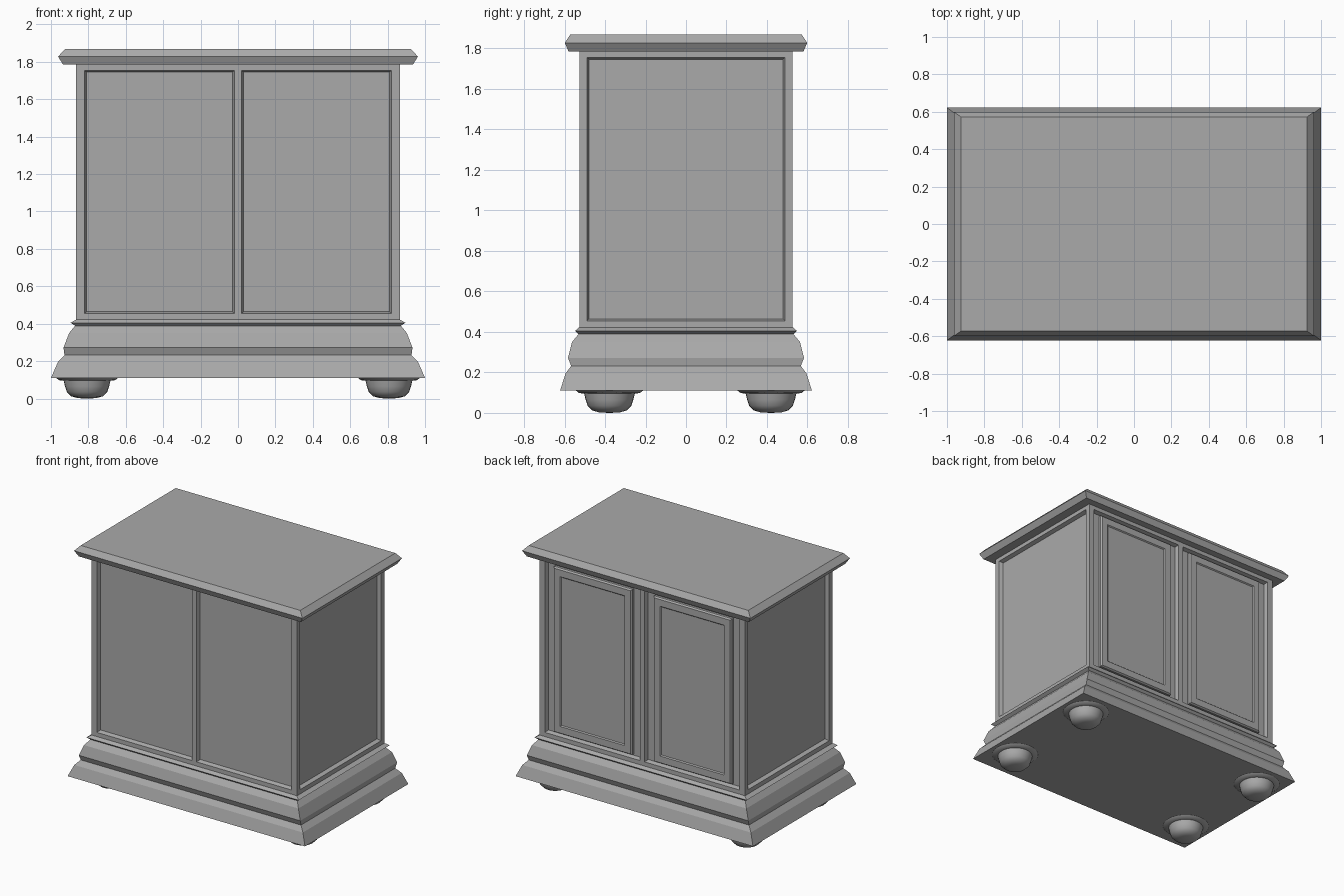
import bpy
import bmesh
from math import pi
from mathutils import Vector

default = bpy.data.objects.get("Cube")
if default:
    bpy.data.objects.remove(default)

grey = bpy.data.materials.new("plain_grey")
grey.use_nodes = True
grey.diffuse_color = (0.4, 0.4, 0.4, 1)
grey.node_tree.nodes["Principled BSDF"].inputs["Base Color"].default_value = (0.4, 0.4, 0.4, 1)


def finish(bm, name):
    bmesh.ops.recalc_face_normals(bm, faces=bm.faces)
    mesh = bpy.data.meshes.new(name)
    bm.to_mesh(mesh)
    bm.free()
    mesh.materials.append(grey)
    obj = bpy.data.objects.new(name, mesh)
    bpy.context.collection.objects.link(obj)
    return obj


def box_mesh(low, high):
    bm = bmesh.new()
    bmesh.ops.create_cube(bm, size=1)
    low, high = Vector(low), Vector(high)
    for v in bm.verts:
        v.co = (low + high) / 2 + v.co * (high - low)
    return bm


def moulding(name, profile):
    """Stack rectangles given as (z, half width, half depth)."""
    bm = bmesh.new()
    rings = [[bm.verts.new((sx * hx, sy * hy, z))
              for sx, sy in ((-1, -1), (1, -1), (1, 1), (-1, 1))]
             for z, hx, hy in profile]
    for a, b in zip(rings, rings[1:]):
        for i in range(4):
            j = (i + 1) % 4
            bm.faces.new((a[i], a[j], b[j], b[i]))
    bm.faces.new(rings[0])
    bm.faces.new(rings[-1])
    return finish(bm, name)


# Stepped plinth and bevelled top
moulding("plinth", [(0.11, 1.0, 0.622), (0.195, 0.963, 0.595), (0.232, 0.928, 0.567),
                    (0.272, 0.933, 0.583), (0.35, 0.903, 0.563), (0.39, 0.87, 0.53)])
moulding("waist_trim", [(0.385, 0.865, 0.527), (0.405, 0.895, 0.548), (0.425, 0.86, 0.525)])
moulding("top_slab", [(1.785, 0.935, 0.58), (1.828, 0.962, 0.599), (1.868, 0.925, 0.572)])

# Cabinet body with sunken panels: two at front and back, one on each side
HX, HY, DEPTH = 0.865, 0.527, 0.03
PANEL_LOW, PANEL_HIGH = 0.455, 1.755
bm = box_mesh((-HX, -HY, 0.4), (HX, HY, 1.8))
cuts = [("X", s * x) for s in (-1, 1) for x in (0.02, 0.82)]
cuts += [("Y", s * 0.488) for s in (-1, 1)] + [("Z", PANEL_LOW), ("Z", PANEL_HIGH)]
for axis, pos in cuts:
    direction = Vector([axis == a for a in "XYZ"])
    bmesh.ops.bisect_plane(bm, geom=bm.verts[:] + bm.edges[:] + bm.faces[:],
                           plane_co=direction * pos, plane_no=direction)
bm.normal_update()
panels = []
for face in bm.faces:
    c, n = face.calc_center_median(), face.normal
    if not PANEL_LOW < c.z < PANEL_HIGH:
        continue
    if abs(n.y) > 0.9 and 0.02 < abs(c.x) < 0.82:
        panels.append(face)
    elif abs(n.x) > 0.9 and abs(c.y) < 0.488:
        panels.append(face)
bmesh.ops.inset_individual(bm, faces=panels, thickness=0.014, depth=-DEPTH)
bmesh.ops.dissolve_limit(bm, angle_limit=0.01, verts=bm.verts[:], edges=bm.edges[:])
finish(bm, "cabinet_body")

# Raised doors with an inset centre on the back
for side, name in ((1, "left"), (-1, "right")):
    x = side * 0.42
    bm = box_mesh((x - 0.33, 0.48, 0.475), (x + 0.33, 0.515, 1.735))
    bm.normal_update()
    face = max(bm.faces, key=lambda f: f.normal.y)
    for thickness, depth in ((0.012, 0.012), (0.072, 0), (0.01, -0.008)):
        bmesh.ops.inset_individual(bm, faces=[face], thickness=thickness, depth=depth)
    finish(bm, name + "_back_door")

# Round bun feet with a collar
FOOT = [(0, 0), (0.05, 0.002), (0.085, 0.012), (0.108, 0.035), (0.118, 0.065),
        (0.125, 0.095), (0.15, 0.098), (0.168, 0.112), (0, 0.112)]
for end, y in (("front", -0.378), ("back", 0.42)):
    for side, x in (("left", 0.807), ("right", -0.807)):
        bm = bmesh.new()
        verts = [bm.verts.new((r, 0, z)) for r, z in FOOT]
        edges = [bm.edges.new(pair) for pair in zip(verts, verts[1:])]
        bmesh.ops.spin(bm, geom=verts + edges, cent=(0, 0, 0), axis=(0, 0, 1),
                       angle=2 * pi, steps=28)
        bmesh.ops.remove_doubles(bm, verts=bm.verts, dist=0.0005)
        foot = finish(bm, f"{end}_{side}_foot")
        foot.location = (x, y, 0)
        bpy.ops.object.select_all(action="DESELECT")
        foot.select_set(True)
        bpy.context.view_layer.objects.active = foot
        bpy.ops.object.shade_smooth_by_angle(angle=0.7)
